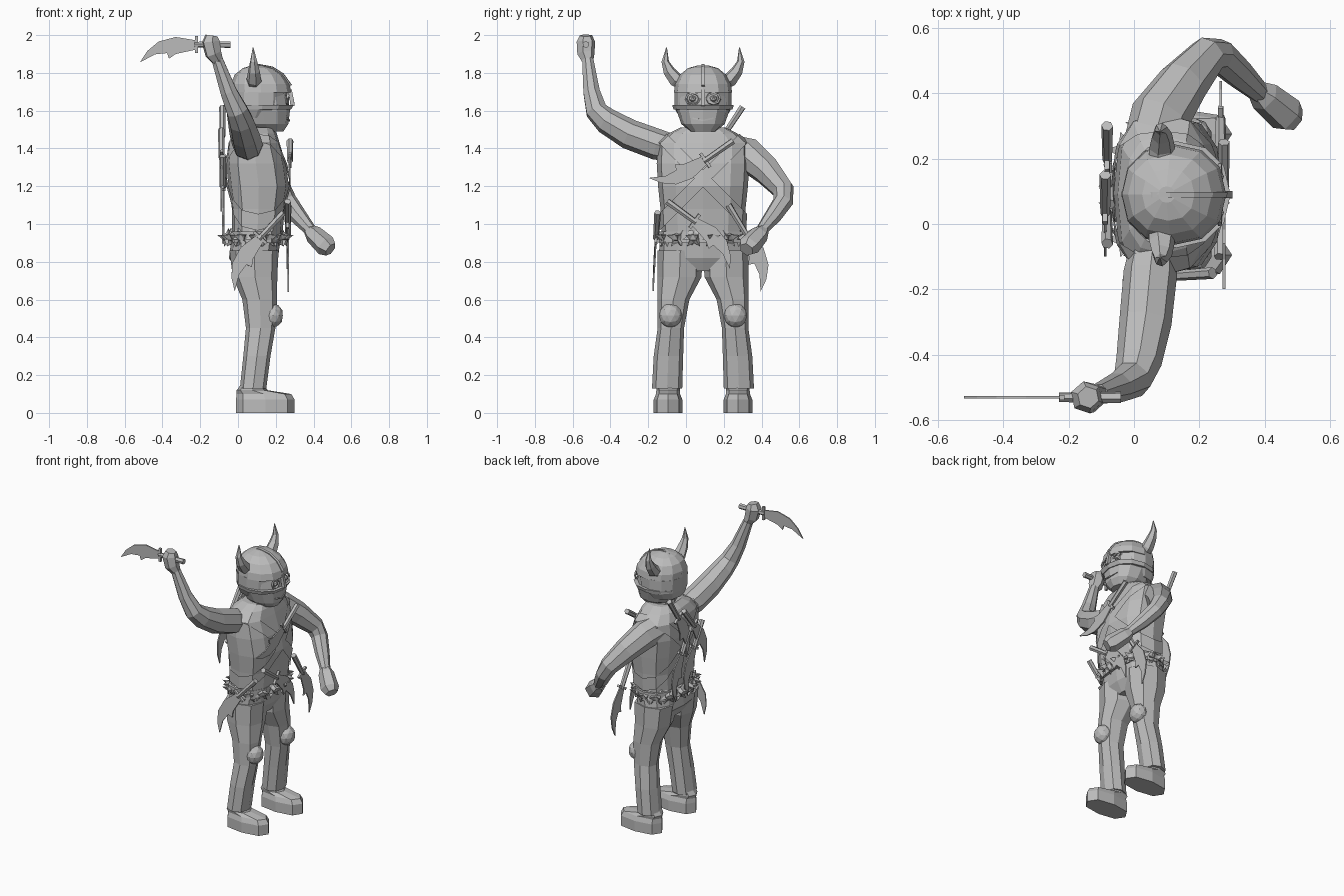
import bpy, bmesh, math
from mathutils import Vector, Matrix

if "Cube" in bpy.data.objects:
    bpy.data.objects.remove(bpy.data.objects["Cube"])

C = 0.09  # the body's own mirror line in y (the figure faces +x)

grey = bpy.data.materials.new("clay_grey")
grey.diffuse_color = (0.5, 0.5, 0.5, 1)
grey.use_nodes = True
grey.node_tree.nodes["Principled BSDF"].inputs["Base Color"].default_value = grey.diffuse_color


def finish(name, bm):
    bmesh.ops.remove_doubles(bm, verts=bm.verts[:], dist=0.0002)
    bmesh.ops.recalc_face_normals(bm, faces=bm.faces[:])
    me = bpy.data.meshes.new(name)
    bm.to_mesh(me)
    bm.free()
    me.materials.append(grey)
    ob = bpy.data.objects.new(name, me)
    bpy.context.collection.objects.link(ob)
    return ob


def skin(bm, rings):
    vr = [[bm.verts.new(p) for p in r] for r in rings]
    n = len(vr[0])
    for a, b in zip(vr, vr[1:]):
        for i in range(n):
            j = (i + 1) % n
            bm.faces.new((a[i], a[j], b[j], b[i]))
    bm.faces.new(vr[0])
    bm.faces.new(vr[-1])


def stack(name, rings, n=8, sq=1.0):
    """Horizontal rings (z, cx, cy, rx, ry); sq < 1 makes them boxier."""
    def pw(v):
        return math.copysign(abs(v) ** sq, v)
    bm = bmesh.new()
    skin(bm, [[(cx + rx * pw(math.cos(math.tau * i / n)),
                cy + ry * pw(math.sin(math.tau * i / n)), z) for i in range(n)]
              for z, cx, cy, rx, ry in rings])
    return finish(name, bm)


def tube(name, pts, n=6):
    """Round tube through points (x, y, z, radius)."""
    P = [Vector(p[:3]) for p in pts]
    bm = bmesh.new()
    rings, u = [], None
    for k, p in enumerate(P):
        t = (P[min(k + 1, len(P) - 1)] - P[max(k - 1, 0)]).normalized()
        if u is None:
            u = t.orthogonal()
        u = (u - t * u.dot(t)).normalized()
        v = t.cross(u)
        rings.append([p + pts[k][3] * (math.cos(math.tau * i / n) * u + math.sin(math.tau * i / n) * v)
                      for i in range(n)])
    skin(bm, rings)
    return finish(name, bm)


def ball(name, loc, size, sub=1):
    bm = bmesh.new()
    bmesh.ops.create_icosphere(bm, subdivisions=sub, radius=1,
                               matrix=Matrix.Translation(loc) @ Matrix.Diagonal((*size, 1)))
    return finish(name, bm)


def machete(name, end, d, u):
    """Curved blade with guard and grip; end = pommel, d = along, u = blade spine side."""
    end, d = Vector(end), Vector(d).normalized()
    u = Vector(u)
    u = (u - d * u.dot(d)).normalized()
    w = d.cross(u)
    g = end + d * 0.18
    out = [(0, .022), (.11, .04), (.20, .016), (.26, -.034), (.30, -.095), (.22, -.052),
           (.155, -.045), (.145, -.075), (.11, -.05), (0, -.026)]
    bm = bmesh.new()
    skin(bm, [[g + d * a + u * b + w * s for a, b in out] for s in (-.004, .004)])
    finish(name + "_blade", bm)
    tube(name + "_guard", [(*(g + u * .045), .011), (*(g - u * .045), .011)], 4)
    tube(name + "_grip", [(*end, .018), (*(g + d * .01), .015)], 6)


# legs, boots and knee pads
for s, side in ((-1, "right"), (1, "left")):
    L = [(.13, .08, .19, .07, .08), (.30, .10, .183, .072, .078), (.45, .12, .17, .078, .07),
         (.60, .115, .157, .092, .085), (.72, .09, .125, .118, .117), (.86, .085, .12, .13, .12)]
    stack(side + "_trouser_leg", [(z, x, C + s * o, rx, ry) for z, x, o, rx, ry in L], 8, .85)
    B = [(0, .145, .155, .076), (.07, .145, .155, .076), (.10, .137, .145, .064),
         (.12, .075, .082, .062), (.15, .075, .06, .062)]
    stack(side + "_boot", [(z, x, C + s * .185, rx, ry) for z, x, rx, ry in B], 8, .8)
    ball(side + "_knee_pad", (.185, C + s * .172, .515), (.055, .062, .065), 2)

# hips and torso
stack("hips", [(.75, .085, C, .09, .17), (.82, .082, C, .13, .235), (.96, .10, C, .13, .225)], 12, .8)
torso = stack("vest", [(.90, .10, C, .13, .215), (1.08, .108, C, .14, .225), (1.20, .11, C, .16, .238),
                       (1.32, .095, C, .158, .245), (1.43, .085, C, .135, .238),
                       (1.48, .09, C, .115, .18), (1.51, .10, C, .085, .12)], 12, .72)
stack("neck", [(1.46, .10, C, .085, .09), (1.55, .11, C, .08, .085)], 8)

# chest straps: diagonal slices of the vest, pushed outward
for s, side in ((-1, "right"), (1, "left")):
    bm = bmesh.new()
    bm.from_mesh(torso.data)
    no = Vector((0, s * .72, -.69)).normalized()
    for off, sign in ((.032, 1), (-.032, -1)):
        bmesh.ops.bisect_plane(bm, geom=bm.verts[:] + bm.edges[:] + bm.faces[:],
                               plane_co=Vector((0, C, 1.24)) + no * off, plane_no=no * sign,
                               clear_outer=True)
    for v in bm.verts:
        v.co += Vector((v.co.x - .1, v.co.y - C, 0)).normalized() * .01
    finish(side + "_chest_strap", bm)

# belt with spiked studs
stack("belt", [(.90, .095, C, .145, .235), (.96, .095, C, .145, .235)], 12, .8)
for k in range(14):
    a = math.tau * (k + .5) / 14
    bm = bmesh.new()
    bmesh.ops.create_icosphere(bm, subdivisions=1, radius=.03)
    tips = bmesh.ops.poke(bm, faces=bm.faces[:][::2])["verts"]
    for v in tips:
        v.co = v.co.normalized() * .062
    bm.transform(Matrix.Translation((.092 + .15 * math.cos(a), C + .215 * math.sin(a), .93))
                 @ Matrix.Rotation(a, 4, 'Z'))
    finish("belt_stud", bm)

# raised right arm, gripping hand
tube("right_arm", [(.06, -.06, 1.40, .07), (.05, -.15, 1.42, .082), (.035, -.30, 1.475, .08),
                   (.015, -.42, 1.545, .07), (-.005, -.475, 1.60, .06), (-.05, -.50, 1.70, .047),
                   (-.11, -.52, 1.87, .032)], 8)
tube("right_hand", [(-.105, -.52, 1.86, .03), (-.13, -.53, 1.90, .046),
                    (-.145, -.53, 1.965, .05), (-.14, -.53, 1.998, .034)], 6)

# lowered left arm, fist
tube("left_arm", [(.06, .25, 1.38, .09), (.08, .33, 1.365, .092), (.15, .43, 1.28, .078),
                  (.225, .515, 1.18, .06), (.26, .515, 1.12, .053), (.32, .46, 1.04, .046),
                  (.385, .40, .965, .032)], 8)
tube("left_hand", [(.375, .41, .97, .033), (.40, .39, .945, .05), (.465, .335, .885, .058),
                   (.49, .32, .865, .04)], 6)

# head and helmet
stack("face", [(1.49, .165, C, .075, .07), (1.53, .145, C, .122, .115), (1.60, .13, C, .145, .14),
               (1.72, .12, C, .14, .135)], 12, .9)
stack("helmet_back", [(1.56, .09, C, .11, .12), (1.61, .108, C, .142, .15), (1.70, .11, C, .148, .152)], 12, .9)
stack("helmet_dome", [(1.695, .122, C, .16, .154), (1.74, .118, C, .155, .148), (1.79, .11, C, .128, .122),
                      (1.825, .105, C, .08, .08), (1.84, .10, C, .025, .025)], 12, .9)
stack("helmet_rim", [(1.605, .125, C, .155, .156), (1.63, .13, C, .165, .163)], 12, .9)
tube("helmet_ridge", [(-.03, C, 1.72, .012), (.0, C, 1.79, .012), (.06, C, 1.828, .012), (.11, C, 1.838, .012),
                      (.18, C, 1.825, .012), (.235, C, 1.79, .012), (.278, C, 1.73, .012)], 4)
tube("nose_guard", [(.275, C, 1.71, .014), (.29, C, 1.625, .016)], 4)
tube("mouth", [(.258, C - .055, 1.56, .006), (.272, C, 1.548, .006), (.258, C + .055, 1.56, .006)], 4)
for s, side in ((-1, "right"), (1, "left")):
    ball(side + "_eye", (.25, C + s * .055, 1.663), (.028, .022, .02))
    pts = [(.262, C + s * (.055 + .036 * math.cos(a)), 1.664 + .03 * math.sin(a), .007)
           for a in [math.tau * i / 8 for i in range(9)]]
    tube(side + "_eye_frame", pts, 4)
    # curved horn
    tube(side + "_horn", [(.085, C + s * .10, 1.745, .04), (.085, C + s * .145, 1.765, .04),
                          (.085, C + s * .18, 1.81, .032), (.083, C + s * .20, 1.86, .02),
                          (.08, C + s * .193, 1.935, .002)], 6)

# machetes: in hand, across the chest, at the belt and on the back
machete("hand_machete", (-.04, -.53, 1.95), (-1, 0, 0), (0, 0, 1))
machete("chest_machete", (.275, .25, 1.44), (0, -.82, -.57), (0, .57, -.82))
machete("lower_chest_machete", (.262, -.10, 1.12), (0, .80, -.58), (0, .58, .8))
machete("left_belt_machete", (.265, .225, 1.10), (0, .52, -.85), (0, .85, .52))
machete("right_belt_machete", (.24, -.15, 1.06), (-.68, -.05, -.73), (-.73, 0, .68))
machete("upper_back_machete", (-.082, .30, 1.62), (0, -.55, -.83), (0, -.83, .55))
machete("middle_back_machete", (-.088, .15, 1.50), (0, -.62, -.78), (0, -.78, .62))
machete("lower_back_machete", (-.082, -.06, 1.36), (0, .5, -.86), (0, .86, .5))
machete("side_back_machete", (-.075, .06, 1.36), (0, .5, -.86), (0, .86, .5))
